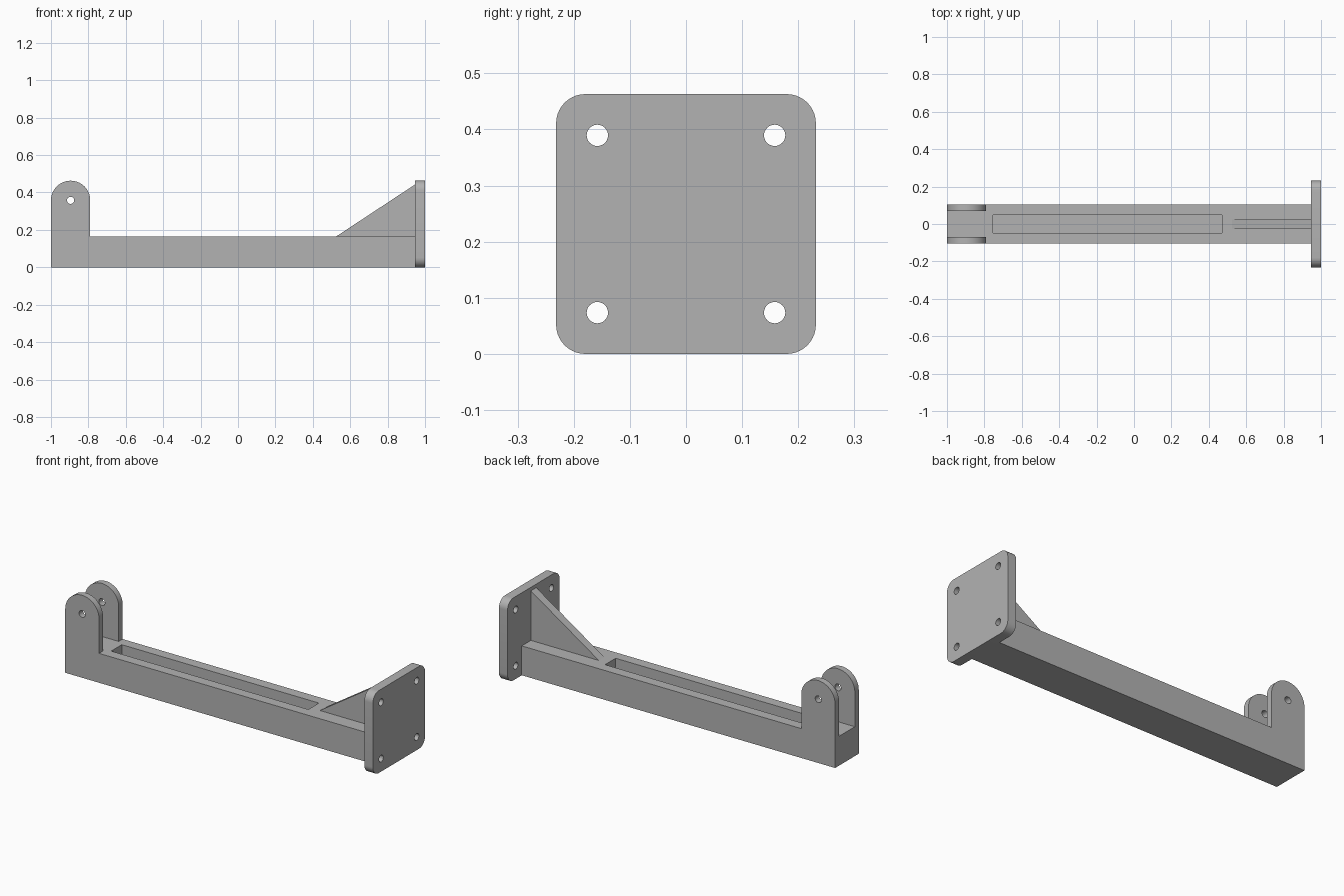
import bpy, bmesh
from math import sin, cos, pi
from mathutils import Vector

cube = bpy.data.objects.get("Cube")
if cube:
    bpy.data.objects.remove(cube, do_unlink=True)

grey = bpy.data.materials.new("light_grey")
grey.use_nodes = True
COLOR = (0.45, 0.45, 0.45, 1)
grey.diffuse_color = COLOR
grey.node_tree.nodes["Principled BSDF"].inputs["Base Color"].default_value = COLOR

BAR_TOP, HALF_WIDTH, HEIGHT = 0.165, 0.105, 0.463
PLATE_X = 0.947
LUG_X, LUG_Z = -1 + HALF_WIDTH, HEIGHT - HALF_WIDTH


def arc(cx, cy, radius, start, end, steps):
    return [(cx + radius * cos(start + (end - start) * i / steps),
             cy + radius * sin(start + (end - start) * i / steps))
            for i in range(steps + 1)]


def prism(name, outline, axis, low, high):
    """Extrude a closed outline along x (outline in y, z) or y (outline in x, z)."""
    bm = bmesh.new()
    place = (lambda a, b: (low, a, b)) if axis == "x" else (lambda a, b: (a, low, b))
    face = bm.faces.new([bm.verts.new(place(a, b)) for a, b in outline])
    moved = bmesh.ops.extrude_face_region(bm, geom=[face])["geom"]
    step = Vector((high - low, 0, 0) if axis == "x" else (0, high - low, 0))
    bmesh.ops.translate(bm, vec=step,
                        verts=[v for v in moved if isinstance(v, bmesh.types.BMVert)])
    bmesh.ops.recalc_face_normals(bm, faces=bm.faces)
    mesh = bpy.data.meshes.new(name)
    bm.to_mesh(mesh)
    bm.free()
    mesh.materials.append(grey)
    obj = bpy.data.objects.new(name, mesh)
    bpy.context.collection.objects.link(obj)
    return obj


def box(x0, x1, z0, z1):
    return [(x0, z0), (x1, z0), (x1, z1), (x0, z1)]


def circle(cx, cy, radius):
    return arc(cx, cy, radius, 0, 2 * pi, 32)[:-1]


def finish(obj, cutters):
    """Cut the openings, then smooth the rounded surfaces."""
    bpy.ops.object.select_all(action="DESELECT")
    bpy.context.view_layer.objects.active = obj
    obj.select_set(True)
    for cutter in cutters:
        mod = obj.modifiers.new("cut", "BOOLEAN")
        mod.operation, mod.solver, mod.object = "DIFFERENCE", "EXACT", cutter
        bpy.ops.object.modifier_apply(modifier=mod.name)
    for cutter in cutters:
        bpy.data.objects.remove(cutter, do_unlink=True)
    bpy.ops.object.shade_smooth_by_angle(angle=pi / 6)


# Arm: long bar with a round-topped fork at the right end
arm_outline = ([(-1, 0), (PLATE_X, 0), (PLATE_X, BAR_TOP), (-0.79, BAR_TOP)]
               + arc(LUG_X, LUG_Z, HALF_WIDTH, 0, pi, 32))
arm = prism("arm_with_fork", arm_outline, "y", -HALF_WIDTH, HALF_WIDTH)
finish(arm, [
    prism("fork_slot", box(-1.1, -0.7, BAR_TOP, 0.6), "y", -0.07, 0.07),
    prism("bar_pocket", box(-0.755, 0.47, 0.05, 0.3), "y", -0.047, 0.047),
    prism("pin_hole", circle(LUG_X, LUG_Z, 0.019), "y", -0.3, 0.3),
])

# Mounting plate: rounded square with a bolt hole near each corner
MID, CORNER = HEIGHT / 2, 0.052
plate_outline = []
for i, (sy, sz) in enumerate([(1, 1), (-1, 1), (-1, -1), (1, -1)]):
    plate_outline += arc(sy * (MID - CORNER), MID + sz * (MID - CORNER),
                         CORNER, i * pi / 2, (i + 1) * pi / 2, 10)
plate = prism("mounting_plate", plate_outline, "x", PLATE_X, 1)
finish(plate, [prism("bolt_hole", circle(y, MID + z, 0.019), "x", 0.8, 1.2)
               for y in (-0.158, 0.158) for z in (-0.158, 0.158)])

# Triangular rib bracing the plate
prism("gusset", [(0.525, BAR_TOP), (PLATE_X, BAR_TOP), (PLATE_X, 0.443)],
      "y", -0.024, 0.024)
